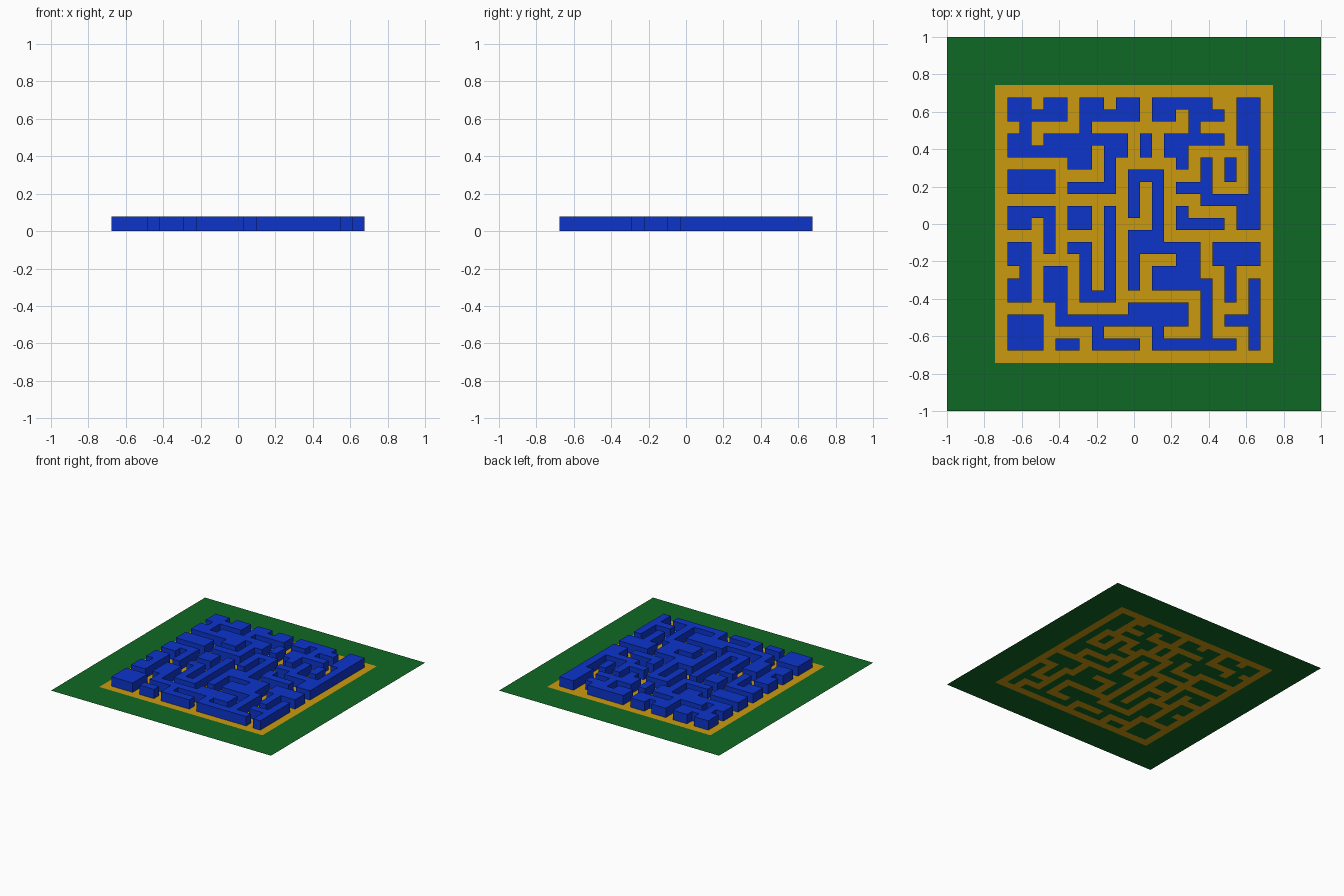
import bpy, bmesh

if "Cube" in bpy.data.objects:
    bpy.data.objects.remove(bpy.data.objects["Cube"])

N, EDGE = 31, 5            # cells across the board, lawn and outer path width
SIZE = 21                  # cells across the raised block area
CELL = 2 / N
HEIGHT = 0.077

# Straight corridors cut through the block, as (first, last) cells.
# Row 0 is at the back, column 0 at the left.
ROW_CORRIDORS = {
    0: [(17, 18)], 2: [(2, 5), (7, 14), (16, 18)], 4: [(15, 19)],
    5: [(0, 4), (9, 13)], 6: [(4, 7), (13, 15)], 7: [(17, 19)],
    8: [(0, 9), (13, 15)], 9: [(15, 18)], 10: [(9, 11)],
    11: [(0, 2), (4, 7), (13, 20)], 13: [(2, 5), (11, 13)],
    14: [(16, 17), (19, 20)], 16: [(9, 15)],
    17: [(0, 3), (5, 9), (17, 19)],
    19: [(3, 6), (8, 11), (13, 15), (17, 19)],
}
COLUMN_CORRIDORS = {
    0: [(2, 2), (14, 14)], 2: [(0, 0), (2, 3), (10, 17)], 3: [(17, 20)],
    4: [(5, 13)], 5: [(0, 2), (13, 17)], 6: [(19, 20)],
    7: [(4, 6), (8, 15)], 8: [(0, 0)], 9: [(5, 17)], 10: [(2, 5)],
    11: [(0, 2), (7, 10), (13, 16), (19, 20)], 12: [(2, 5)],
    13: [(5, 11)], 14: [(1, 2)], 15: [(4, 6), (16, 19)], 16: [(11, 14)],
    17: [(4, 7), (14, 19)], 18: [(0, 4), (9, 11)],
    19: [(4, 7), (14, 17), (19, 20)],
}
carved = {(c, r) for r, runs in ROW_CORRIDORS.items()
          for a, b in runs for c in range(a, b + 1)}
carved |= {(c, r) for c, runs in COLUMN_CORRIDORS.items()
           for a, b in runs for r in range(a, b + 1)}


def kind(i, j):
    """Cell type at board column i, row j."""
    c, r = i - EDGE, j - EDGE
    if 0 <= c < SIZE and 0 <= r < SIZE:
        return "path" if (c, r) in carved else "wall"
    return "path" if -1 <= c <= SIZE and -1 <= r <= SIZE else "lawn"


def build(name, color, quads):
    """One mesh object from quads given in grid corners."""
    bm = bmesh.new()
    cache = {}
    for quad in quads:
        for i, j, z in quad:
            if (i, j, z) not in cache:
                cache[i, j, z] = bm.verts.new((-1 + i * CELL, 1 - j * CELL, z))
        bm.faces.new([cache[p] for p in quad])
    mesh = bpy.data.meshes.new(name)
    bm.to_mesh(mesh)
    bm.free()
    mat = bpy.data.materials.new(name + "_color")
    mat.diffuse_color = color
    mat.use_nodes = True
    mat.node_tree.nodes["Principled BSDF"].inputs["Base Color"].default_value = mat.diffuse_color
    mesh.materials.append(mat)
    bpy.context.collection.objects.link(bpy.data.objects.new(name, mesh))


def flat(i, j, z):
    return [(i, j + 1, z), (i + 1, j + 1, z), (i + 1, j, z), (i, j, z)]


cells = [(i, j) for i in range(N) for j in range(N)]

# Flat ground: lawn (also under the blocks) and the paths
build("lawn", (0.005, 0.14, 0.018, 1),
      [flat(i, j, 0) for i, j in cells if kind(i, j) != "path"])
build("maze_path", (0.6, 0.32, 0.005, 1),
      [flat(i, j, 0) for i, j in cells if kind(i, j) == "path"])

# Raised blocks: a top per cell, and a side wherever a block meets a path
walls = []
for i, j in cells:
    if kind(i, j) != "wall":
        continue
    top = flat(i, j, HEIGHT)
    walls.append(top)
    for k, (di, dj) in enumerate([(0, 1), (1, 0), (0, -1), (-1, 0)]):
        if kind(i + di, j + dj) != "wall":
            a, b = top[k], top[(k + 1) % 4]
            walls.append([(a[0], a[1], 0), (b[0], b[1], 0), b, a])
build("maze_walls", (0.004, 0.035, 0.6, 1), walls)
